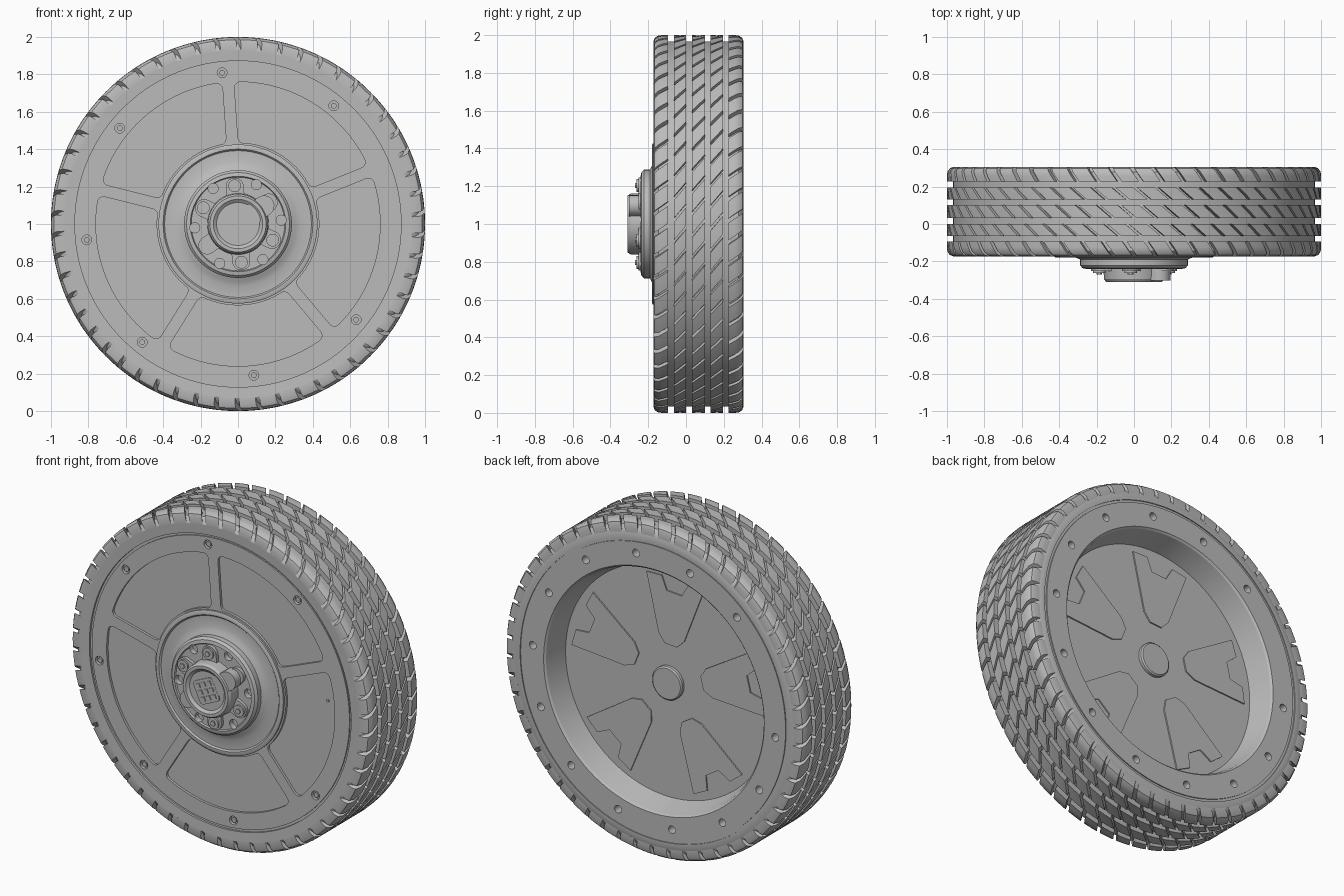
import bpy, bmesh, math
from math import sin, cos, asin, radians, pi, tau

cube = bpy.data.objects.get("Cube")
if cube:
    bpy.data.objects.remove(cube, do_unlink=True)

grey = bpy.data.materials.new("plain grey")
grey.use_nodes = True
grey.diffuse_color = (0.5, 0.5, 0.5, 1)
grey.node_tree.nodes["Principled BSDF"].inputs["Base Color"].default_value = (0.5, 0.5, 0.5, 1)

MID = 0.066      # middle of the tread along the axle
TURN = 94        # direction of the first spoke, in degrees


def polar(r, a, y):
    return (r * cos(a), y, 1 + r * sin(a))


def finish(bm, name, smooth=True):
    bmesh.ops.recalc_face_normals(bm, faces=bm.faces)
    mesh = bpy.data.meshes.new(name)
    bm.to_mesh(mesh)
    bm.free()
    mesh.materials.append(grey)
    obj = bpy.data.objects.new(name, mesh)
    bpy.context.collection.objects.link(obj)
    if smooth:
        smooth_object(obj)
    return obj


def smooth_object(obj):
    bpy.ops.object.select_all(action='DESELECT')
    obj.select_set(True)
    bpy.context.view_layer.objects.active = obj
    bpy.ops.object.shade_smooth_by_angle(angle=radians(30))


def sweep(bm, profile, angles, skew=0.0, closed=False):
    """Sweep an (r, y) profile loop round the axle."""
    rings = [[bm.verts.new(polar(r, a + skew * (y - MID), y)) for r, y in profile] for a in angles]
    pairs = list(zip(rings, rings[1:]))
    if closed:
        pairs.append((rings[-1], rings[0]))
    for p, q in pairs:
        for i in range(len(profile)):
            j = (i + 1) % len(profile)
            bm.faces.new((p[i], p[j], q[j], q[i]))
    if not closed:
        bm.faces.new(rings[0])
        bm.faces.new(rings[-1])


def lathe(name, profile, seg=128):
    """Solid of revolution whose profile starts and ends on the axle."""
    bm = bmesh.new()
    rings = []
    for r, y in profile:
        if r == 0:
            rings.append([bm.verts.new((0, y, 1))] * seg)
        else:
            rings.append([bm.verts.new(polar(r, tau * k / seg, y)) for k in range(seg)])
    for p, q in zip(rings, rings[1:]):
        for k in range(seg):
            m = (k + 1) % seg
            quad = list(dict.fromkeys((p[k], p[m], q[m], q[k])))
            if len(quad) > 2:
                bm.faces.new(quad)
    return finish(bm, name)


def prism(bm, points, y0, y1, corner=0.0):
    """Extrude an (x, z) outline along the axle, optionally rounding sharp corners."""
    a = [bm.verts.new((x, y0, 1 + z)) for x, z in points]
    b = [bm.verts.new((x, y1, 1 + z)) for x, z in points]
    faces = [bm.faces.new(a), bm.faces.new(b[::-1])]
    for i in range(len(a)):
        j = (i + 1) % len(a)
        faces.append(bm.faces.new((a[j], a[i], b[i], b[j])))
    if corner:
        bmesh.ops.recalc_face_normals(bm, faces=faces)
        sharp = [e for e in {e for f in faces for e in f.edges}
                 if abs(e.verts[0].co.y - e.verts[1].co.y) > 1e-4 and e.calc_face_angle(0) > 0.6]
        bmesh.ops.bevel(bm, geom=sharp, offset=corner, segments=5, profile=0.5, affect='EDGES')


def disc(bm, r, deg, size, y0, y1, n=20):
    cx, cz = r * cos(radians(deg)), r * sin(radians(deg))
    prism(bm, [(cx + size * cos(tau * k / n), cz + size * sin(tau * k / n)) for k in range(n)], y0, y1)


def turned(points, deg):
    c, s = cos(radians(deg)), sin(radians(deg))
    return [(u * c - v * s, u * s + v * c) for u, v in points]


def lobe(bm, length, half, deg, y0, y1):
    tip = [(length + half * cos(t), half * sin(t)) for t in [pi * (k / 12 - 0.5) for k in range(13)]]
    prism(bm, turned([(0, -half)] + tip + [(0, half)], deg), y0, y1)


def cut(target, cutter):
    cutter.hide_render = True
    mod = target.modifiers.new("cut", 'BOOLEAN')
    mod.operation = 'DIFFERENCE'
    mod.solver = 'EXACT'
    mod.object = cutter
    bpy.ops.object.select_all(action='DESELECT')
    bpy.context.view_layer.objects.active = target
    target.select_set(True)
    bpy.ops.object.modifier_apply(modifier=mod.name)
    bpy.data.objects.remove(cutter, do_unlink=True)
    smooth_object(target)


# Wheel body: front disc, sidewalls, tread base and rear dish
body = lathe("wheel_body", [
    (0, -.165), (.858, -.165), (.858, -.157), (.872, -.157), (.872, -.17), (.93, -.173),
    (.955, -.16), (.967, -.145), (.967, .277), (.955, .292), (.93, .305), (.892, .305),
    (.892, .299), (.877, .299), (.877, .305), (.735, .305), (.725, .295), (.69, .16), (0, .16)], 216)

# Recessed windows and bolt holes
front_bolts = [TURN + 2 + 45 * k for k in range(8) if k != 6]
bm = bmesh.new()
for k in range(5):
    mid = radians(TURN + 36 + 72 * k)
    outline = []
    for r, way in ((.76, 1), (.435, -1)):
        half = radians(36) - asin(.032 / r)
        outline += [(r * cos(mid + way * half * t), r * sin(mid + way * half * t))
                    for t in [i / 12 - 1 for i in range(25)]]
    prism(bm, outline, -.2, -.15, .035)
for deg in front_bolts:
    disc(bm, .813, deg, .026, -.2, -.145)
for k in range(14):
    if k != 11:
        disc(bm, .81, 81.5 - k * 360 / 14, .023, .25, .35)
cut(body, finish(bm, "recess_cutter", False))

# Bolt heads inside the front holes, and a small pin on one window
bm = bmesh.new()
for deg in front_bolts:
    disc(bm, .813, deg, .015, -.16, -.14)
disc(bm, .71, 6, .008, -.157, -.14, 8)
finish(bm, "front_bolts")

# Tread blocks: two shoulder rows and three ribs, all slanted
COUNT = 54
pitch = tau / COUNT
shoulder = [(.93, .239), (.965, .239), (.985, .232), (.998, .213), (1, .19), (1, .16), (.95, .16)]
rows = [([(r, MID - y) for r, y in shoulder], .7, .024), (shoulder, .7, .024)]
for low in (-.13, -.035, .065):
    high = low + (.07 if low == -.035 else .065)
    rows.append(([(.95, MID + low), (1, MID + low), (1, MID + high), (.95, MID + high)], 1.2, .02))
    
bm = bmesh.new()
for i, (section, skew, gap) in enumerate(rows):
    section = section if i < 2 and i == 0 or i > 1 else [(r, MID + y) for r, y in section]
    for k in range(COUNT):
        start = (k + .3 * i) * pitch
        sweep(bm, section, [start + (pitch - gap) * t / 4 for t in range(5)], skew)
finish(bm, "tread_blocks")

# Hub flange with stepped rings and empty holes
hub = lathe("hub_flange", [
    (0, -.15), (.425, -.15), (.425, -.176), (.418, -.18), (.4, -.18), (.392, -.171), (.335, -.171),
    (.31, -.18), (.288, -.19), (.288, -.222), (.275, -.236), (.255, -.24), (.25, -.232), (0, -.232)])
bm = bmesh.new()
for k in range(6):
    disc(bm, .232, 65 + 60 * k, .027, -.3, -.2)
cut(hub, finish(bm, "hub_hole_cutter", False))

# Lobed clamp with four screws, and one tall arm
bm = bmesh.new()
for k in range(6):
    lobe(bm, .2, .048, 95 + 60 * k, -.252, -.22)
finish(bm, "hub_clamp")
bm = bmesh.new()
for deg in (95, 155, 275, 335):
    disc(bm, .205, deg, .034, -.262, -.24)
    disc(bm, .205, deg, .016, -.27, -.24, 6)
finish(bm, "clamp_screws")
bm = bmesh.new()
lobe(bm, .17, .055, 35, -.302, -.23)
finish(bm, "hub_arm")

# Centre cap with a plain studded square
lathe("centre_cap", [(0, -.22), (.165, -.22), (.16, -.295), (.15, -.309), (.132, -.309),
                     (.115, -.296), (0, -.296)], 64)
bm = bmesh.new()
prism(bm, turned([(-.07, -.07), (.07, -.07), (.07, .07), (-.07, .07)], 25), -.303, -.29, .02)
for i in (-1, 0, 1):
    for j in (-1, 0, 1):
        stud = [(i * .04 + s * .013, j * .04 + t * .013) for s, t in ((-1, -1), (1, -1), (1, 1), (-1, 1))]
        prism(bm, turned(stud, 25), -.309, -.3)
finish(bm, "cap_square")

# Rear floor: five thin notched panels and a centre boss
wedge = [(.23, .04), (.28, .085), (.62, .19), (.63, .09), (.55, .05)]
bm = bmesh.new()
for k in range(5):
    prism(bm, turned([(u, -v) for u, v in wedge] + wedge[::-1], TURN + 72 * k), .15, .168)
finish(bm, "rear_panels")
lathe("rear_boss", [(0, .15), (.1, .15), (.1, .178), (.092, .185), (0, .185)], 48)
